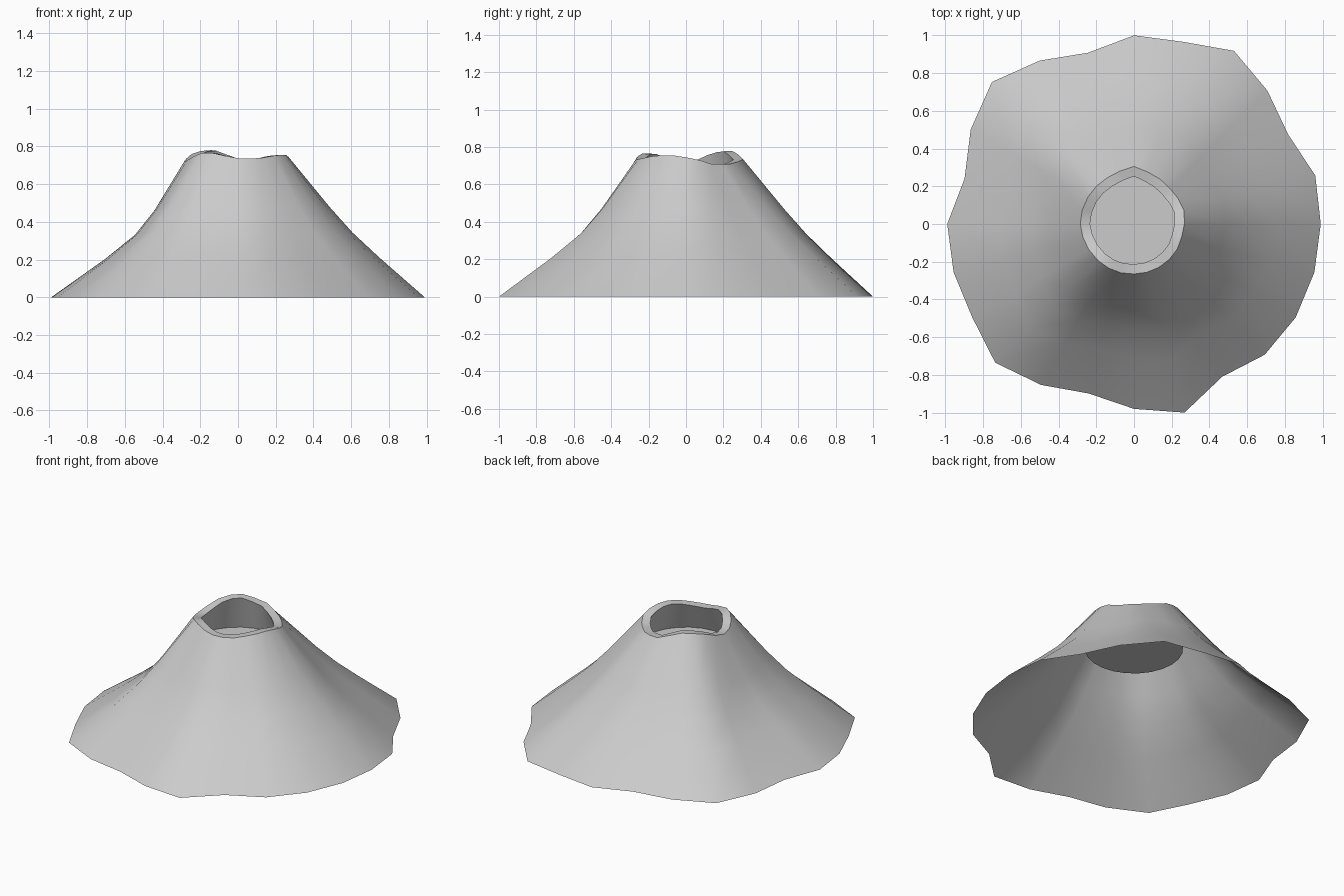
import bpy, bmesh
from math import sin, cos, pi

if "Cube" in bpy.data.objects:
    bpy.data.objects.remove(bpy.data.objects["Cube"])

N = 24
# every 15 degrees from +x: ragged foot radius, lip height, lip radius, slope hollow
FOOT = [.99, .995, .945, 1.0, 1.06, 1.0, 1.0, .94, 1.0, 1.065, 1.0, .93,
        .99, .99, .99, 1.04, .985, .93, .98, 1.035, .935, .98, .99, .99]
LIP = [.745, .73, .71, .71, .71, .72, .735, .76, .78, .775, .76, .735,
       .72, .725, .745, .765, .765, .75, .737, .735, .74, .75, .755, .755]
LIP_R = [.267, .275, .27, .268, .275, .285, .305, .29, .283, .283, .283, .284,
         .285, .28, .275, .272, .27, .268, .265, .265, .265, .265, .265, .262]
HOLLOW = [.05, .05, .055, .05, .04, .035, .04, .04, .05, .065, .085, .105,
          .12, .11, .09, .065, .07, .08, .09, .10, .085, .08, .07, .06]


def ring(bm, radius, height):
    return [bm.verts.new((radius(i) * cos(2 * pi * i / N),
                          radius(i) * sin(2 * pi * i / N), height(i)))
            for i in range(N)]


def slope_ring(bm, t, depth):
    # straight line from foot to lip, pushed in by the local hollow
    return ring(bm,
                lambda i: FOOT[i] + (LIP_R[i] - FOOT[i]) * t - HOLLOW[i] * depth,
                lambda i: LIP[i] * t)


bm = bmesh.new()
# outer slope, open underneath
rings = [slope_ring(bm, t, d)
         for t, d in ((0, 0), (.28, .72), (.46, 1), (.64, .8), (1, 0))]
# crater lip, inner wall and floor
rings.append(ring(bm, lambda i: LIP_R[i] - .052, lambda i: LIP[i] - .003))
rings.append(ring(bm, lambda i: .298, lambda i: .55))
for lo, hi in zip(rings, rings[1:]):
    for i in range(N):
        j = (i + 1) % N
        bm.faces.new((lo[i], lo[j], hi[j], hi[i]))
bm.faces.new(rings[-1])

mesh = bpy.data.meshes.new("volcano_cone")
bm.to_mesh(mesh)
bm.free()
cone = bpy.data.objects.new("volcano_cone", mesh)
bpy.context.collection.objects.link(cone)
bpy.context.view_layer.objects.active = cone
cone.select_set(True)

# smooth slopes, crisp lip and floor edge
bpy.ops.object.shade_smooth_by_angle(angle=pi / 4)
